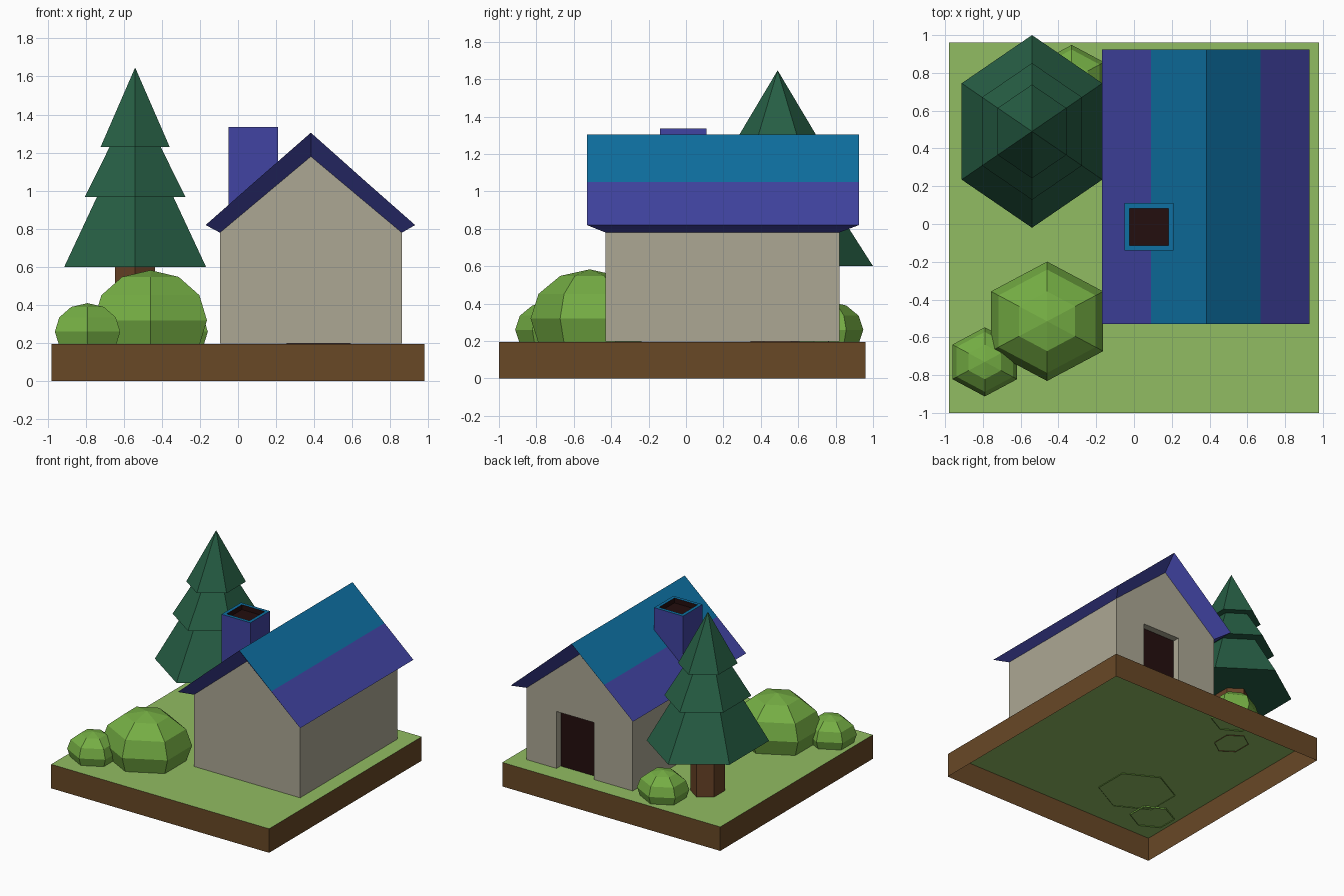
import bpy, bmesh, math

if "Cube" in bpy.data.objects:
    bpy.data.objects.remove(bpy.data.objects["Cube"])

GROUND = 0.195


def mat(name, rgb):
    lin = [(c / 255 / 12.92) if c < 11 else ((c / 255 + 0.055) / 1.055) ** 2.4 for c in rgb]
    m = bpy.data.materials.new(name)
    m.diffuse_color = (*lin, 1)
    m.use_nodes = True
    m.node_tree.nodes["Principled BSDF"].inputs["Base Color"].default_value = m.diffuse_color
    return m


GRASS = mat("grass green", (145, 188, 98))
SOIL = mat("soil brown", (104, 72, 38))
WALL = mat("wall stone", (172, 167, 148))
TEAL = mat("roof teal", (14, 112, 162))
INDIGO = mat("roof indigo", (65, 68, 162))
PINE = mat("pine green", (38, 94, 68))
BARK = mat("bark brown", (104, 66, 38))
LEAF = mat("leaf green", (117, 174, 68))
DARK = mat("dark opening", (36, 14, 14))


def finish(bm, name, mats, rule=None):
    """Turn a bmesh into a flat shaded object; rule picks each face's material."""
    bmesh.ops.recalc_face_normals(bm, faces=bm.faces)
    if rule:
        for f in bm.faces:
            f.material_index = rule(f)
    me = bpy.data.meshes.new(name)
    bm.to_mesh(me)
    bm.free()
    for m in mats:
        me.materials.append(m)
    ob = bpy.data.objects.new(name, me)
    bpy.context.collection.objects.link(ob)
    return ob


def box(x0, x1, y0, y1, z0, z1):
    bm = bmesh.new()
    bmesh.ops.create_cube(bm, size=1)
    for v in bm.verts:
        v.co = (x1 if v.co.x > 0 else x0, y1 if v.co.y > 0 else y0, z1 if v.co.z > 0 else z0)
    bm.normal_update()
    return bm


def drop_bottom(bm):
    bmesh.ops.delete(bm, geom=[f for f in bm.faces if f.normal.z < -0.9], context='FACES')


def hex_lathe(name, material, cx, cy, rx, ry, profile, base=False):
    """Six sided turned shape, corners on +-y; profile holds (scale, z)."""
    bm = bmesh.new()
    rings = []
    for s, z in profile:
        if s == 0:
            rings.append([bm.verts.new((cx, cy, z))] * 6)
        else:
            rings.append([bm.verts.new((cx + rx * s * math.cos(math.radians(90 + 60 * k)),
                                        cy + ry * s * math.sin(math.radians(90 + 60 * k)), z))
                          for k in range(6)])
    for a, b in zip(rings, rings[1:]):
        for k in range(6):
            n = (k + 1) % 6
            quad = [a[k], a[n], b[n], b[k]]
            bm.faces.new(quad[:3] if b[k] is b[n] else quad)
    if base:
        bm.faces.new(rings[0])
    return finish(bm, name, [material])


# ground block, open underneath
bm = box(-0.98, 0.98, -1.0, 0.96, 0, GROUND)
drop_bottom(bm)
finish(bm, "ground", [SOIL, GRASS], lambda f: int(abs(f.normal.z) > 0.5))

# house walls: gabled prism with a recessed doorway at the back
bm = bmesh.new()
gable = [(-0.095, 0.197), (0.86, 0.197), (0.86, 0.78), (0.3825, 1.18), (-0.095, 0.78)]
face = bm.faces.new([bm.verts.new((x, -0.43, z)) for x, z in gable])
ext = bmesh.ops.extrude_face_region(bm, geom=[face], use_keep_orig=True)
for v in [g for g in ext["geom"] if isinstance(g, bmesh.types.BMVert)]:
    v.co.y = 0.82
walls = finish(bm, "walls", [WALL])
cutter = finish(box(0.255, 0.59, 0.76, 0.95, 0.1, 0.66), "door_cutter", [WALL])
cutter.hide_render = True
cutter.hide_viewport = True
cutter.display_type = 'WIRE'
mod = walls.modifiers.new("doorway", 'BOOLEAN')
mod.operation = 'DIFFERENCE'
mod.solver = 'EXACT'
mod.object = cutter
finish(box(0.255, 0.59, 0.758, 0.765, GROUND, 0.66), "door", [DARK])

# roof: two-tone slopes, edges bevelled back to the walls
bm = bmesh.new()
outer = [(-0.17, 0.82), (0.09, 1.049), (0.3825, 1.305), (0.67, 1.049), (0.93, 0.82)]
inner = [(-0.095, 0.78), (0.3825, 1.18), (0.86, 0.78)]
ends = []
for yo, yi in ((-0.53, -0.43), (0.925, 0.82)):
    o = [bm.verts.new((x, yo, z)) for x, z in outer]
    i = [bm.verts.new((x, yi, z)) for x, z in inner]
    bm.faces.new([o[0], o[1], o[2], i[1], i[0]])
    bm.faces.new([o[2], o[3], o[4], i[2], i[1]])
    ends.append((o, i))
(o0, i0), (o1, i1) = ends
for k in range(4):
    bm.faces.new([o0[k], o0[k + 1], o1[k + 1], o1[k]])
for k, j in ((0, 0), (4, 2)):
    bm.faces.new([o0[k], o1[k], i1[j], i0[j]])
finish(bm, "roof", [INDIGO, TEAL],
       lambda f: int(f.normal.z > 0.4 and f.calc_center_median().z > 1.05))

# chimney with a teal rim and dark flue
bm = box(-0.05, 0.21, -0.14, 0.11, 0.86, 1.335)
drop_bottom(bm)
top = max(bm.faces, key=lambda f: f.calc_center_median().z)
bmesh.ops.inset_region(bm, faces=[top], thickness=0.038)
flue = bmesh.ops.extrude_face_region(bm, geom=[top])
bmesh.ops.delete(bm, geom=[f for f in [top] if f.is_valid], context='FACES_ONLY')
for v in [g for g in flue["geom"] if isinstance(g, bmesh.types.BMVert)]:
    v.co.z -= 0.04


def chimney_rule(f):
    c = f.calc_center_median()
    if c.z > 1.33:
        return 1
    return 2 if c.z > 1.28 else 0


finish(bm, "chimney", [INDIGO, TEAL, DARK], chimney_rule)

# pine tree
hex_lathe("tree_trunk", BARK, -0.54, 0.49, 0.121, 0.145, [(1, 0.19), (1, 0.62)])
hex_lathe("tree_foliage", PINE, -0.54, 0.49, 0.43, 0.51,
          [(1, 0.6), (0.54, 0.967), (0.71, 0.967), (0.36, 1.23), (0.487, 1.23), (0, 1.647)], base=True)

# bushes: low-poly spheres cut off just below the grass
for name, cx, cy, rx, ry, cz, rz in (
        ("large_bush", -0.46, -0.515, 0.343, 0.316, 0.32, 0.263),
        ("front_bush", -0.79, -0.73, 0.198, 0.183, 0.26, 0.15),
        ("back_bush", -0.33, 0.765, 0.198, 0.183, 0.26, 0.15)):
    hex_lathe(name, LEAF, cx, cy, rx, ry,
              [(0 if a == 90 else math.cos(math.radians(a)), cz + rz * math.sin(math.radians(a)))
               for a in (-30, 0, 30, 60, 90)])
